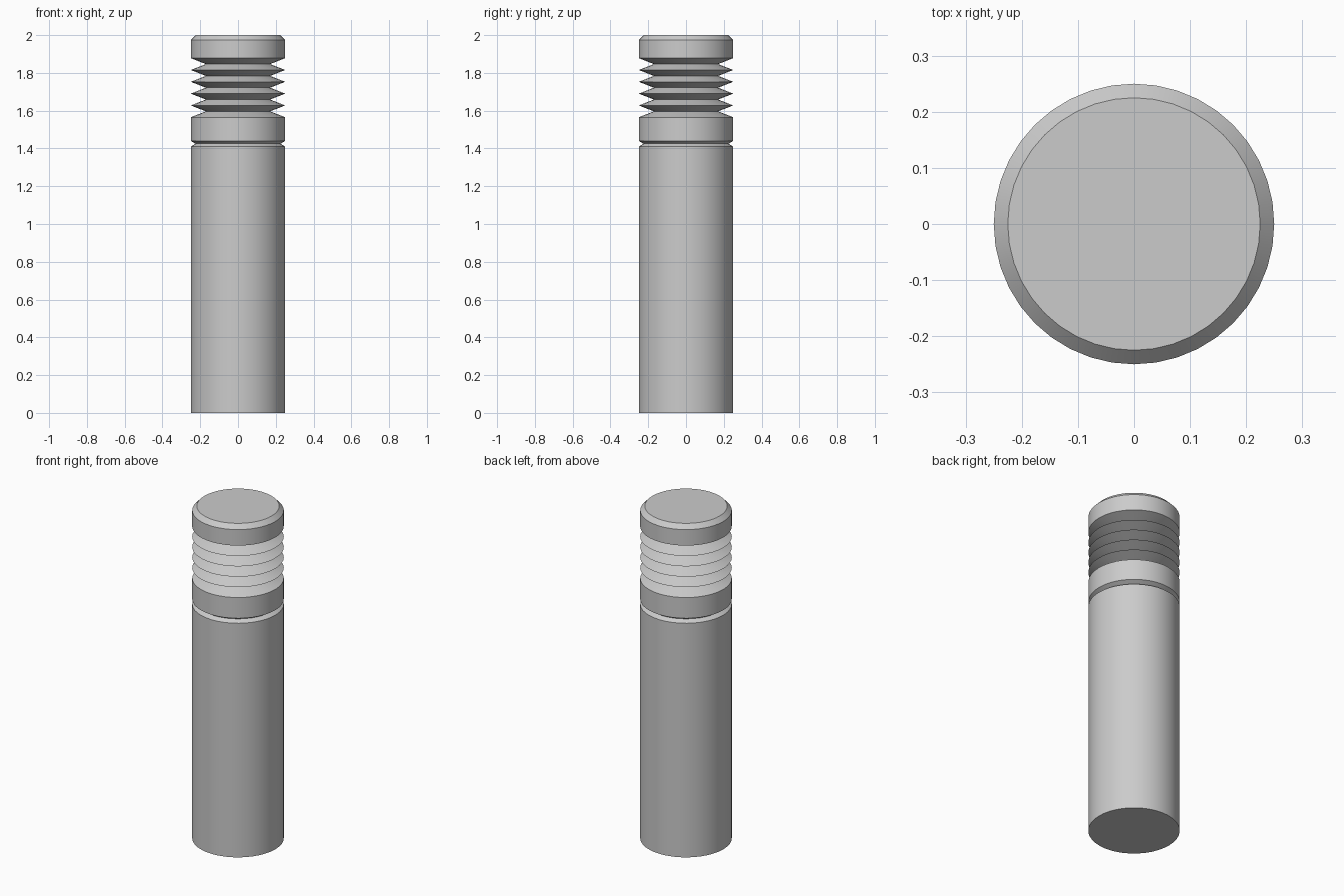
import bpy, bmesh, math

cube = bpy.data.objects.get("Cube")
if cube:
    bpy.data.objects.remove(cube, do_unlink=True)

SEGMENTS = 40
RADIUS = 0.25
VALLEY = 0.17

grey = bpy.data.materials.new("plain grey")
grey.use_nodes = True
colour = (0.6, 0.6, 0.6, 1)
grey.diffuse_color = colour
grey.node_tree.nodes["Principled BSDF"].inputs["Base Color"].default_value = colour

# Profile as (radius, height): body, groove and collar
profile = [(RADIUS, 0), (RADIUS, 1.41), (0.225, 1.425), (RADIUS, 1.44), (RADIUS, 1.565)]

# Bellows: sharp ridges with valleys between
PITCH = 0.0626
for i in range(5):
    z = 1.565 + PITCH * i
    profile += [(VALLEY, z + PITCH / 2), (RADIUS, z + PITCH)]

# Chamfered cap
profile += [(RADIUS, 1.974), (0.225, 2)]

# Lathe the profile, closing both ends with flat discs
bm = bmesh.new()
rings = []
for r, z in profile:
    rings.append([bm.verts.new((r * math.sin(math.tau * k / SEGMENTS),
                                -r * math.cos(math.tau * k / SEGMENTS), z))
                  for k in range(SEGMENTS)])
for low, high in zip(rings, rings[1:]):
    for k in range(SEGMENTS):
        n = (k + 1) % SEGMENTS
        bm.faces.new((low[k], low[n], high[n], high[k]))
bm.faces.new(rings[0][::-1])
bm.faces.new(rings[-1])

mesh = bpy.data.meshes.new("ribbed_post")
bm.to_mesh(mesh)
bm.free()
mesh.materials.append(grey)
post = bpy.data.objects.new("ribbed_post", mesh)
bpy.context.collection.objects.link(post)

# Smooth around the post, sharp at the rings
bpy.ops.object.select_all(action='DESELECT')
post.select_set(True)
bpy.context.view_layer.objects.active = post
bpy.ops.object.shade_smooth_by_angle(angle=math.radians(25))
